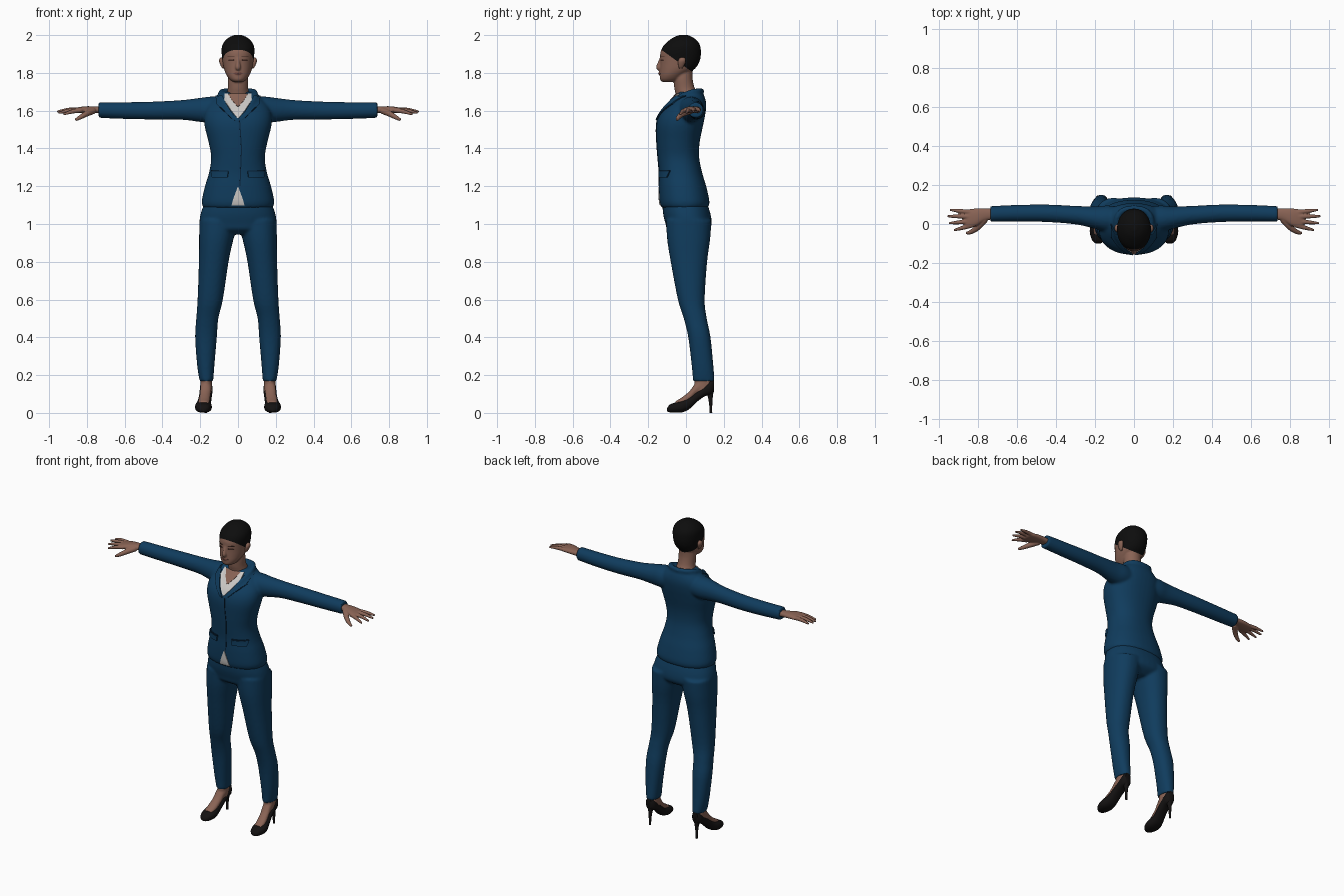
import bpy, bmesh, math
from mathutils import Vector
from mathutils.bvhtree import BVHTree

if "Cube" in bpy.data.objects:
    bpy.data.objects.remove(bpy.data.objects["Cube"])


def material(name, rgb):
    m = bpy.data.materials.new(name)
    m.diffuse_color = (*rgb, 1)
    m.use_nodes = True
    m.node_tree.nodes["Principled BSDF"].inputs["Base Color"].default_value = m.diffuse_color
    return m


NAVY = material("navy_cloth", (0.005, 0.045, 0.11))
SEAM = material("dark_navy", (0.003, 0.018, 0.045))
SKIN = material("skin", (0.25, 0.125, 0.09))
HAIR = material("black_hair", (0.004, 0.004, 0.004))
SHIRT = material("white_shirt", (0.6, 0.58, 0.56))
SHOE = material("black_shoe", (0.007, 0.006, 0.006))
EYE = material("dark_brown", (0.05, 0.022, 0.016))
LIP = material("lip_brown", (0.17, 0.065, 0.05))


def spline(rows, k=4):
    """Smoothly fill in rows between the given ones."""
    out, n = [], len(rows)
    for i in range(n - 1):
        p = [rows[max(0, min(n - 1, i + d))] for d in (-1, 0, 1, 2)]
        for j in range(k):
            t = j / k
            out.append([0.5 * (2 * b + (c - a) * t + (2 * a - 5 * b + 4 * c - d) * t * t
                               + (3 * b - a - 3 * c + d) * t ** 3) for a, b, c, d in zip(*p)])
    return out + [list(rows[-1])]


def skin_rings(bm, rings):
    rings = [[bm.verts.new(p) for p in r] for r in rings]
    n = len(rings[0])
    for a, b in zip(rings, rings[1:]):
        for i in range(n):
            bm.faces.new((a[i], a[(i + 1) % n], b[(i + 1) % n], b[i]))
    bm.faces.new(rings[0])
    bm.faces.new(rings[-1])


def loft(bm, axis, rows, power=2.0, n=28):
    """Rows are (position on axis, u low, u high, v low, v high)."""
    rings = []
    for t, u0, u1, v0, v1 in spline(rows):
        ring = []
        for i in range(n):
            a = 2 * math.pi * i / n
            c, s = math.cos(a), math.sin(a)
            u = (u0 + u1) / 2 + (u1 - u0) / 2 * math.copysign(abs(c) ** (2 / power), c)
            v = (v0 + v1) / 2 + (v1 - v0) / 2 * math.copysign(abs(s) ** (2 / power), s)
            ring.append({"x": (t, u, v), "y": (u, t, v), "z": (u, v, t)}[axis])
        rings.append(ring)
    skin_rings(bm, rings)


def tube(bm, rows, n=12):
    """Rows are (x, y, z, radius)."""
    rows = spline(rows)
    pts = [Vector(r[:3]) for r in rows]
    rings = []
    for i, p in enumerate(pts):
        d = (pts[min(i + 1, len(pts) - 1)] - pts[max(i - 1, 0)]).normalized()
        ref = Vector((0, 0, 1)) if abs(d.z) < 0.9 else Vector((0, 1, 0))
        u = d.cross(ref).normalized()
        v = d.cross(u)
        rings.append([p + rows[i][3] * (u * math.cos(2 * math.pi * k / n)
                                        + v * math.sin(2 * math.pi * k / n)) for k in range(n)])
    skin_rings(bm, rings)


def mirror(bm):
    geo = bmesh.ops.duplicate(bm, geom=bm.verts[:] + bm.edges[:] + bm.faces[:])["geom"]
    for v in geo:
        if isinstance(v, bmesh.types.BMVert):
            v.co.x *= -1


def finish(name, bm, mat, voxel=0, relax=4):
    bmesh.ops.recalc_face_normals(bm, faces=bm.faces[:])
    me = bpy.data.meshes.new(name)
    bm.to_mesh(me)
    bm.free()
    ob = bpy.data.objects.new(name, me)
    bpy.context.collection.objects.link(ob)
    if voxel:
        r = ob.modifiers.new("blend", "REMESH")
        r.mode, r.voxel_size = "VOXEL", voxel
        s = ob.modifiers.new("relax", "SMOOTH")
        s.factor, s.iterations = 0.5, relax
        dg = bpy.context.evaluated_depsgraph_get()
        me = bpy.data.meshes.new_from_object(ob.evaluated_get(dg))
        ob.modifiers.clear()
        ob.data = me
    me.materials.clear()
    me.materials.append(mat)
    for p in me.polygons:
        p.use_smooth = True
        p.material_index = 0
    bpy.ops.object.select_all(action="DESELECT")
    ob.select_set(True)
    bpy.context.view_layer.objects.active = ob
    bpy.ops.object.shade_smooth_by_angle(angle=math.radians(50))
    return ob


def plate(name, target, rows, mat, lift=0.004, both=False):
    """Thin panel laid on the front of target; rows are (z, x left, x right)."""
    me = target.data
    tree = BVHTree.FromPolygons([v.co for v in me.vertices], [p.vertices[:] for p in me.polygons])
    for s in ((1, -1) if both else (1,)):
        bm, grid, m = bmesh.new(), [], 10
        full = [[a + (b - a) * j / 8 for a, b in zip(p, q)]
                for p, q in zip(rows, rows[1:]) for j in range(8)] + [rows[-1]]
        for z, xl, xr in full:
            line = []
            for i in range(m + 1):
                x = s * (xl + (xr - xl) * i / m)
                hit = tree.ray_cast(Vector((x, -1, z)), Vector((0, 1, 0)))
                if hit[0] is None:
                    hit = tree.find_nearest(Vector((x, -0.1, z)))
                line.append(bm.verts.new(hit[0] + hit[1] * lift))
            grid.append(line)
        for a, b in zip(grid, grid[1:]):
            for i in range(m):
                f = (a[i], a[i + 1], b[i + 1], b[i])
                bm.faces.new(f if s > 0 else f[::-1])
        me2 = bpy.data.meshes.new(name)
        bm.to_mesh(me2)
        bm.free()
        me2.materials.append(mat)
        ob = bpy.data.objects.new(name if s > 0 else name + "_mirrored", me2)
        bpy.context.collection.objects.link(ob)
        sol = ob.modifiers.new("thickness", "SOLIDIFY")
        sol.thickness, sol.offset = lift + 0.003, -1


# Jacket: sleeves and collar roll on both sides, blended with the torso
bm = bmesh.new()
loft(bm, "x", [(.08, -.03, .09, 1.54, 1.67), (.14, -.04, .095, 1.535, 1.675), (.2, -.025, .09, 1.54, 1.668),
               (.3, -.002, .093, 1.552, 1.656), (.45, .01, .1, 1.553, 1.648), (.6, .012, .098, 1.556, 1.645),
               (.738, .011, .092, 1.562, 1.645)])
tube(bm, [(0, .082, 1.703, .015), (.06, .068, 1.705, .015), (.09, .02, 1.695, .015), (.083, -.05, 1.66, .014),
          (.048, -.112, 1.60, .013), (.004, -.148, 1.548, .01)])
mirror(bm)
torso = [(1.088, .185, -.13, .118), (1.12, .192, -.14, .124), (1.2, .175, -.143, .107), (1.27, .154, -.142, .086),
         (1.35, .142, -.149, .07), (1.43, .155, -.155, .072), (1.52, .177, -.157, .09), (1.58, .178, -.14, .102),
         (1.63, .16, -.1, .107), (1.67, .122, -.065, .1), (1.70, .085, -.04, .085)]
loft(bm, "z", [(z, -w, w, a, b) for z, w, a, b in torso], 2.25, 40)
jacket = finish("jacket", bm, NAVY, 0.008)

# Shirt, neckline, lapels, front seam and pocket flaps
plate("shirt_front", jacket, [(1.56, -.004, .004), (1.6, -.037, .037), (1.655, -.074, .074), (1.688, -.07, .07)], SHIRT)
plate("neckline", jacket, [(1.62, -.004, .004), (1.65, -.03, .03), (1.688, -.052, .052)], SKIN, .006)
plate("lapel", jacket, [(1.55, .006, .022), (1.6, .042, .075), (1.635, .064, .112), (1.675, .083, .115)], NAVY, .007, True)
plate("lapel_edge", jacket, [(1.55, .021, .025), (1.6, .074, .079), (1.635, .111, .116)], SEAM, .004, True)
plate("front_seam", jacket, [(1.2, .008, .013), (1.4, .016, .021), (1.55, .006, .011)], SEAM, .003)
plate("shirt_hem", jacket, [(1.1, -.034, .034), (1.13, -.026, .026), (1.195, -.002, .002)], SHIRT)
plate("pocket_flap", jacket, [(1.245, .055, .132), (1.278, .05, .138)], NAVY, .009, True)
plate("pocket_edge", jacket, [(1.278, .05, .138), (1.284, .05, .138)], SEAM, .007, True)

# Trousers
bm = bmesh.new()
loft(bm, "z", [(.168, .131, .203, .037, .152), (.25, .125, .216, .03, .145), (.4, .112, .227, .012, .13),
               (.5, .104, .221, -.012, .11), (.6, .08, .214, -.043, .099), (.8, .05, .207, -.081, .112),
               (.92, .024, .206, -.1, .128), (1.02, .0, .204, -.105, .135)], 2.2)
mirror(bm)
loft(bm, "z", [(.945, -.13, .13, -.06, .08), (.97, -.19, .19, -.098, .12), (1.0, -.204, .204, -.108, .136),
               (1.06, -.196, .196, -.122, .128), (1.14, -.165, .165, -.125, .1)], 2.3, 40)
finish("trousers", bm, NAVY, 0.008)

# Hands
bm = bmesh.new()
loft(bm, "x", [(.71, .025, .078, 1.585, 1.622), (.765, .016, .08, 1.588, 1.623), (.81, -.01, .08, 1.588, 1.623),
               (.855, -.02, .074, 1.588, 1.616), (.87, -.01, .066, 1.592, 1.61)], 2.3)
fingers = [((.84, .06, 1.604), (.945, .073, 1.598)), ((.84, .038, 1.606), (.958, .04, 1.595)),
           ((.84, .014, 1.604), (.95, .004, 1.588)), ((.83, -.006, 1.602), (.925, -.032, 1.58))]
for a, b in fingers:
    mid = (Vector(a) + Vector(b)) / 2 + Vector((0, 0, .004))
    tube(bm, [(*a, .013), (*mid, .011), (*b, .006)])
tube(bm, [(.765, .025, 1.6, .018), (.8, -.015, 1.585, .016), (.835, -.04, 1.565, .012), (.862, -.047, 1.55, .007)])
mirror(bm)
finish("hands", bm, SKIN, 0.004, 3)

# Head and neck, with nose and lips
bm = bmesh.new()
head = [(1.752, .025, -.125, -.06), (1.765, .044, -.137, -.03), (1.79, .062, -.139, 0), (1.82, .074, -.138, .045),
        (1.85, .08, -.137, .067), (1.88, .084, -.137, .077), (1.91, .087, -.135, .079), (1.94, .085, -.122, .076),
        (1.965, .073, -.098, .064), (1.988, .048, -.066, .037), (2.001, .016, -.033, .006)]
loft(bm, "z", [(z, -w, w, a, b) for z, w, a, b in head], 2.1, 40)
loft(bm, "z", [(1.62, -.075, .075, -.06, .08), (1.68, -.062, .062, -.055, .066), (1.72, -.054, .054, -.062, .046),
               (1.77, -.054, .054, -.065, .035), (1.82, -.05, .05, -.06, .035)])
tube(bm, [(0, -.13, 1.885, .007), (0, -.139, 1.855, .01), (0, -.144, 1.83, .015), (0, -.137, 1.822, .012)])
tube(bm, [(-.022, -.125, 1.797, .005), (0, -.137, 1.798, .009), (.022, -.125, 1.797, .005)])
head_ob = finish("head", bm, SKIN, 0.005, 3)

# Clean sloping hairline, with everything above it coloured as hair
me = head_ob.data
me.materials.append(HAIR)
bm = bmesh.new()
bm.from_mesh(me)
co, no = Vector((0, -.13, 1.922)), Vector((0, .72, 1)).normalized()
bmesh.ops.bisect_plane(bm, geom=bm.verts[:] + bm.edges[:] + bm.faces[:], plane_co=co, plane_no=no)
for f in bm.faces:
    mid = f.calc_center_median()
    f.material_index = int((mid - co).dot(no) > 0 and mid.z > 1.78)
bm.to_mesh(me)
bm.free()

# Eyes, brows and mouth
plate("eye", head_ob, [(1.862, .024, .046), (1.867, .019, .051), (1.872, .026, .046)], EYE, .002, True)
plate("brow", head_ob, [(1.883, .018, .054), (1.888, .018, .056)], EYE, .002, True)
plate("mouth", head_ob, [(1.79, -.012, .012), (1.797, -.026, .026), (1.803, -.012, .012)], LIP, .002)

# Ears
bm = bmesh.new()
loft(bm, "z", [(1.822, .07, .08, -.035, -.022), (1.835, .072, .09, -.04, -.012), (1.86, .074, .1, -.042, -.002),
               (1.875, .076, .098, -.036, -.004), (1.882, .08, .09, -.026, -.012)], 2, 16)
mirror(bm)
finish("ears", bm, SKIN)

# Feet
bm = bmesh.new()
loft(bm, "y", [(-.055, .156, .206, .036, .062), (-.02, .15, .21, .04, .083), (.02, .146, .204, .06, .117),
               (.05, .142, .2, .085, .158), (.085, .138, .198, .1, .19), (.125, .145, .193, .11, .19)])
loft(bm, "z", [(.11, .138, .2, .045, .13), (.16, .138, .198, .045, .132), (.23, .14, .2, .05, .135)])
mirror(bm)
finish("feet", bm, SKIN, 0.005, 3)

# High-heeled shoes
bm = bmesh.new()
loft(bm, "y", [(-.1, .17, .196, .008, .026), (-.085, .152, .214, .003, .044), (-.05, .14, .226, .001, .057),
               (-.02, .139, .226, .003, .066), (.015, .143, .216, .018, .08), (.06, .139, .206, .06, .115),
               (.1, .135, .203, .088, .145), (.13, .137, .2, .096, .172), (.147, .15, .188, .112, .176)], 2.4)
tube(bm, [(.169, .125, .13, .024), (.169, .129, .085, .013), (.17, .131, .04, .008), (.17, .132, 0, .007)])
mirror(bm)
finish("shoes", bm, SHOE)
